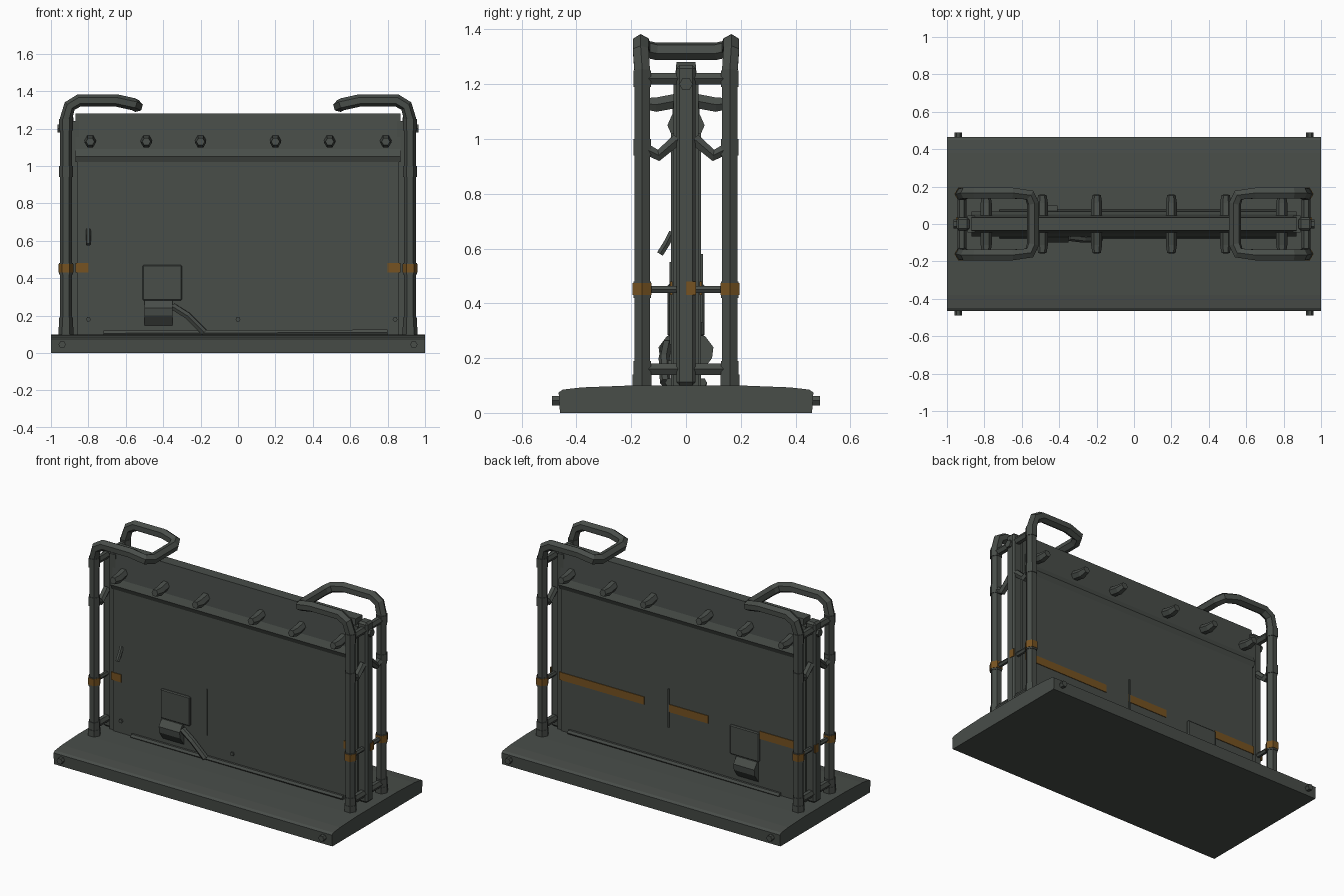
import bpy, bmesh, math
from mathutils import Vector

cube = bpy.data.objects.get("Cube")
if cube:
    bpy.data.objects.remove(cube, do_unlink=True)


def material(name, rgb):
    m = bpy.data.materials.new(name)
    m.use_nodes = True
    m.diffuse_color = (*rgb, 1)
    m.node_tree.nodes["Principled BSDF"].inputs["Base Color"].default_value = (*rgb, 1)
    return m


GREY = material("dark_green_grey", (0.065, 0.074, 0.066))
ORANGE = material("faded_orange", (0.18, 0.085, 0.015))


def finish(name, mesh, mat):
    mesh.materials.clear()
    mesh.materials.append(mat)
    ob = bpy.data.objects.new(name, mesh)
    bpy.context.collection.objects.link(ob)
    return ob


def box(name, lo, hi, mat=GREY, bevel=0):
    lo, hi = Vector(lo), Vector(hi)
    bm = bmesh.new()
    bmesh.ops.create_cube(bm, size=1)
    for v in bm.verts:
        v.co = Vector((lo[i] + (v.co[i] + 0.5) * (hi[i] - lo[i]) for i in range(3)))
    if bevel:
        bmesh.ops.bevel(bm, geom=bm.edges[:], offset=bevel, segments=1, affect='EDGES')
    me = bpy.data.meshes.new(name)
    bm.to_mesh(me)
    bm.free()
    return finish(name, me, mat)


def extrude_profile(name, profile, x0, x1, mat=GREY):
    """Closed y-z outline swept along x."""
    bm = bmesh.new()
    f = bm.faces.new([bm.verts.new((x0, y, z)) for y, z in profile])
    ext = bmesh.ops.extrude_face_region(bm, geom=[f])
    bmesh.ops.translate(bm, vec=(x1 - x0, 0, 0),
                        verts=[g for g in ext["geom"] if isinstance(g, bmesh.types.BMVert)])
    bmesh.ops.recalc_face_normals(bm, faces=bm.faces[:])
    me = bpy.data.meshes.new(name)
    bm.to_mesh(me)
    bm.free()
    return finish(name, me, mat)


def tube(name, points, radius, mat=GREY, taper_end=1):
    """Six-sided bent bar."""
    cu = bpy.data.curves.new(name, 'CURVE')
    cu.dimensions = '3D'
    cu.bevel_depth = radius
    cu.bevel_resolution = 1
    cu.use_fill_caps = True
    sp = cu.splines.new('POLY')
    sp.points.add(len(points) - 1)
    for p, co in zip(sp.points, points):
        p.co = (*co, 1)
    sp.points[-1].radius = taper_end
    tmp = bpy.data.objects.new(name + "_path", cu)
    bpy.context.collection.objects.link(tmp)
    dg = bpy.context.evaluated_depsgraph_get()
    me = bpy.data.meshes.new_from_object(tmp.evaluated_get(dg))
    bpy.data.objects.remove(tmp, do_unlink=True)
    me.shade_flat()
    return finish(name, me, mat)


def mirrored(half):
    """Complete a symmetric y-z outline from its +y half."""
    return half + [(-y, z) for y, z in reversed(half)]


# Base plate with a slightly crowned top
extrude_profile("base_plate", mirrored(
    [(0.46, 0), (0.465, 0.075), (0.45, 0.085), (0.38, 0.093), (0.2, 0.1)]), -1, 1)
for sx in (-1, 1):
    for sy in (-1, 1):
        tube("base_bolt", [(sx * 0.94, sy * 0.44, 0.045), (sx * 0.94, sy * 0.49, 0.045)], 0.02)

# Wall panel and the overhanging head beam
box("wall_panel", (-0.86, -0.055, 0.08), (0.86, 0.055, 1.06))
extrude_profile("head_beam", mirrored(
    [(0.055, 1.02), (0.068, 1.05), (0.05, 1.09), (0.035, 1.28)]), -0.87, 0.87)
for s in (-1, 1):
    tube("panel_foot_rail", [(-0.72, s * 0.06, 0.105), (0.8, s * 0.06, 0.11)], 0.017)

# Row of pegs on both faces
for s in (-1, 1):
    for x in (-0.79, -0.49, -0.2, 0.2, 0.49, 0.79):
        tube("peg", [(x, s * 0.03, 1.14), (x, s * 0.11, 1.125), (x, s * 0.155, 1.13)],
             0.03, taper_end=0.75)

# End frames
for sx in (-1, 1):
    side = "left" if sx > 0 else "right"
    X = lambda x, y, z: (sx * x, y, z)
    # Two posts joined over the top by one grab handle
    half = [X(0.92, 0.16, 0.1), X(0.92, 0.16, 1.25), X(0.9, 0.165, 1.32), X(0.85, 0.165, 1.35),
            X(0.65, 0.165, 1.35), X(0.56, 0.155, 1.33), X(0.54, 0.11, 1.32)]
    tube(side + "_posts_and_handle",
         half + [(x, -y, z) for x, y, z in reversed(half)], 0.033)
    a, b = sorted((sx * 0.88, sx * 0.95))
    box(side + "_centre_post", (a, -0.035, 0.1), (b, 0.035, 1.27), bevel=0.012)
    a, b = sorted((sx * 0.85, sx * 0.89))
    box(side + "_edge_channel", (a, -0.045, 0.09), (b, 0.045, 1.24))
    tube(side + "_end_knob", [X(0.93, 0, 1.2), X(0.965, 0, 1.2)], 0.025)
    for sy in (-1, 1):
        # Rungs tying the posts to the centre
        for z, dip in ((1.22, 0), (0.97, 0.03), (0.45, 0), (0.16, 0)):
            tube(side + "_rung", [X(0.92, sy * 0.16, z), X(0.92, sy * 0.1, z - dip),
                                  X(0.92, sy * 0.03, z + dip)], 0.024 if z != 0.45 else 0.015)
            tube(side + "_rung_collar", [X(0.92, sy * 0.16, z - 0.03),
                                         X(0.92, sy * 0.16, z + 0.03)], 0.037)
        tube(side + "_post_foot", [X(0.92, sy * 0.16, 0.095), X(0.92, sy * 0.16, 0.14)], 0.04)
        # Painted bands on the posts
        tube(side + "_post_band", [X(0.92, sy * 0.16, 0.43), X(0.92, sy * 0.16, 0.475)],
             0.04, ORANGE)
    a, b = sorted((sx * 0.945, sx * 0.953))
    box(side + "_centre_band", (a, 0, 0.43), (b, 0.036, 0.48), ORANGE)
    a, b = sorted((sx * 0.8, sx * 0.87))
    box(side + "_front_stripe", (a, -0.059, 0.43), (b, -0.05, 0.48), ORANGE)

# Broken stripe along the back
for x0, x1 in ((0.26, 0.87), (-0.2, 0.09), (-0.87, -0.57)):
    box("back_stripe", (x0, 0.05, 0.43), (x1, 0.059, 0.48), ORANGE)

# Hatches with a sloping pocket beneath, front and back
for name, s, x0, x1 in (("front", -1, -0.51, -0.3), ("back", 1, -0.57, -0.36)):
    y0, y1 = sorted((s * 0.05, s * 0.068))
    box(name + "_hatch", (x0, y0, 0.28), (x1, y1, 0.47), bevel=0.006)
    extrude_profile(name + "_pocket", [(s * 0.05, 0.28), (s * 0.07, 0.28), (s * 0.1, 0.24),
                                       (s * 0.095, 0.2), (s * 0.05, 0.14)], x0 + 0.01, x1 - 0.05)
tube("front_hose", [(-0.35, -0.07, 0.25), (-0.27, -0.08, 0.2), (-0.18, -0.075, 0.11)], 0.02)

# Small fittings
tube("front_hook", [(-0.8, -0.05, 0.66), (-0.8, -0.07, 0.62), (-0.8, -0.095, 0.58)], 0.014)
box("front_seam", (-0.186, -0.06, 0.25), (-0.18, -0.05, 0.55))
box("back_seam", (0.08, 0.05, 0.33), (0.088, 0.062, 0.58))
for x, z in ((0, 0.18), (0.84, 0.18), (-0.8, 0.18)):
    tube("panel_stud", [(x, -0.05, z), (x, -0.065, z)], 0.013)
